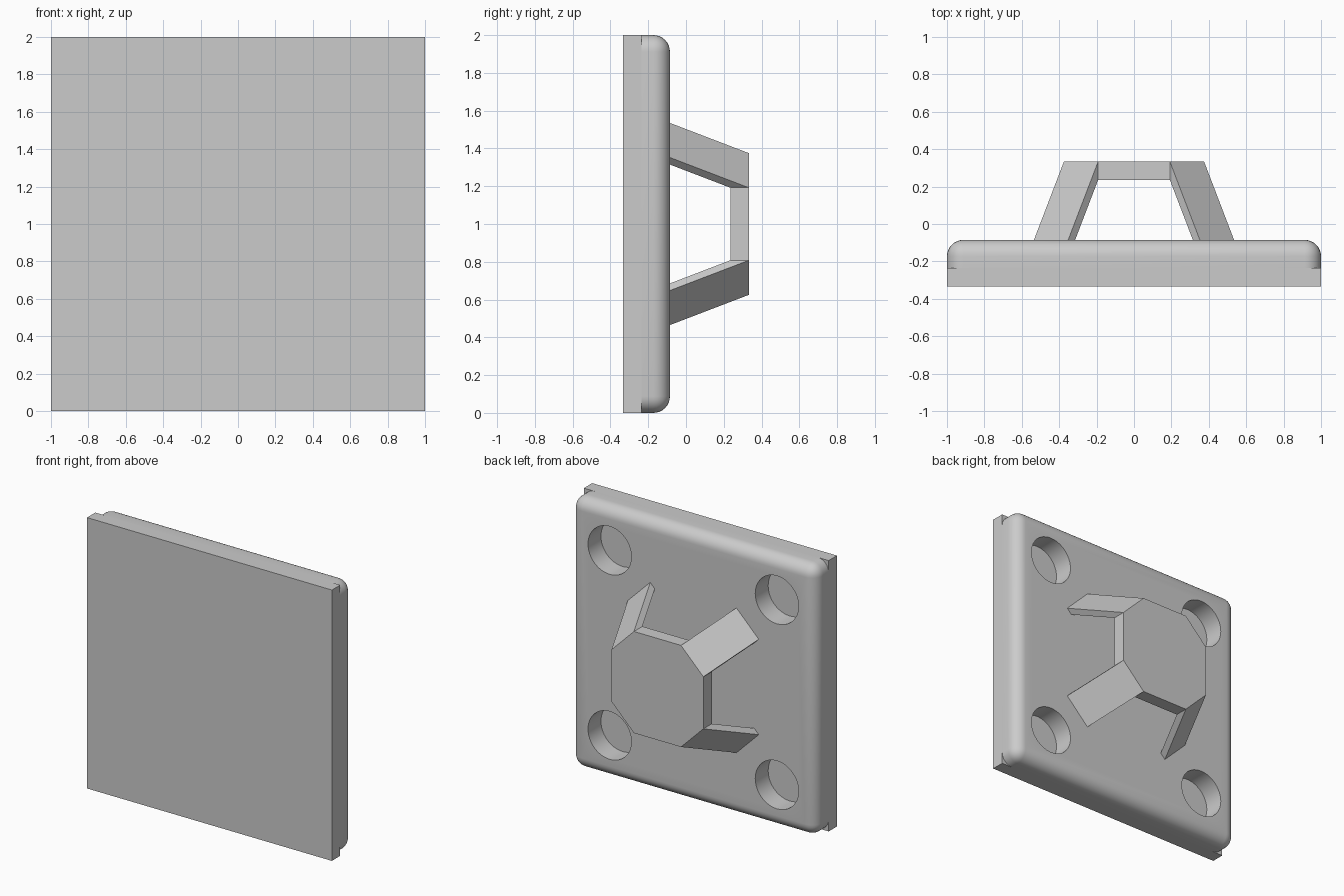
import bpy, bmesh
from math import radians
from mathutils import Matrix, Vector

cube = bpy.data.objects.get("Cube")
if cube:
    bpy.data.objects.remove(cube)

grey = bpy.data.materials.new("light_grey")
grey.use_nodes = True
grey.diffuse_color = (0.6, 0.6, 0.6, 1)
grey.node_tree.nodes["Principled BSDF"].inputs["Base Color"].default_value = (0.6, 0.6, 0.6, 1)

FRONT, SEAM, BACK, GRIP_IN, GRIP_OUT = -0.333, -0.236, -0.085, 0.235, 0.333


def make(name, bm):
    bmesh.ops.recalc_face_normals(bm, faces=bm.faces)
    mesh = bpy.data.meshes.new(name)
    bm.to_mesh(mesh)
    bm.free()
    mesh.materials.append(grey)
    obj = bpy.data.objects.new(name, mesh)
    bpy.context.collection.objects.link(obj)
    return obj


def box(y0, y1):
    bm = bmesh.new()
    bmesh.ops.create_cube(bm, size=1, matrix=Matrix.Translation((0, (y0 + y1) / 2, 1))
                          @ Matrix.Diagonal((2, y1 - y0, 2, 1)))
    return bm


# Square front slab
make("front_slab", box(FRONT, SEAM))

# Back block, rounded on its corners and rear rim
bm = box(SEAM, BACK)
rounded = [e for e in bm.edges if any(v.co.y > SEAM + 0.01 for v in e.verts)]
bmesh.ops.bevel(bm, geom=rounded, offset=0.088, segments=8, profile=0.5, affect='EDGES')
block = make("back_block", bm)

# Four round sockets cut through the block down to the slab
bm = bmesh.new()
for sx in (-1, 1):
    for sz in (-1, 1):
        bmesh.ops.create_cone(bm, cap_ends=True, segments=48, radius1=0.177, radius2=0.177, depth=0.5,
                              matrix=Matrix.Translation((sx * 0.683, -0.15, 1 + sz * 0.683))
                              @ Matrix.Rotation(radians(90), 4, 'X'))
cutter = make("socket_cutter", bm)
cutter.hide_render = True
cutter.hide_set(True)
cut = block.modifiers.new("sockets", 'BOOLEAN')
cut.object = cutter
cut.operation = 'DIFFERENCE'
cut.solver = 'EXACT'
bpy.context.view_layer.objects.active = block
block.select_set(True)
bpy.ops.object.modifier_apply(modifier=cut.name)
bpy.data.objects.remove(cutter)
bpy.ops.object.shade_smooth_by_angle(angle=radians(35))

# Octagonal grip plate with four slanted struts pulled out of its diagonal sides
bm = bmesh.new()
a, b = 0.375, 0.192
outline = [(a, -b), (a, b), (b, a), (-b, a), (-a, b), (-a, -b), (-b, -a), (b, -a)]
plate = bm.faces.new([bm.verts.new((x, GRIP_OUT, 1 + z)) for x, z in outline])
ext = bmesh.ops.extrude_face_region(bm, geom=[plate], use_keep_orig=True)
bmesh.ops.translate(bm, vec=(0, GRIP_IN - GRIP_OUT, 0),
                    verts=[g for g in ext["geom"] if isinstance(g, bmesh.types.BMVert)])
bmesh.ops.recalc_face_normals(bm, faces=bm.faces)
drop = GRIP_OUT - BACK + 0.02
slope = 0.16 / (GRIP_OUT - BACK)
sides = [f for f in bm.faces if abs(f.normal.x) > 0.3 and abs(f.normal.z) > 0.3]
for f in sides:
    n = f.normal
    shift = Vector((slope * drop * (1 if n.x > 0 else -1), -drop,
                    slope * drop * (1 if n.z > 0 else -1)))
    end = bmesh.ops.extrude_discrete_faces(bm, faces=[f])["faces"][0]
    bmesh.ops.translate(bm, vec=shift, verts=end.verts)
make("grip", bm)
